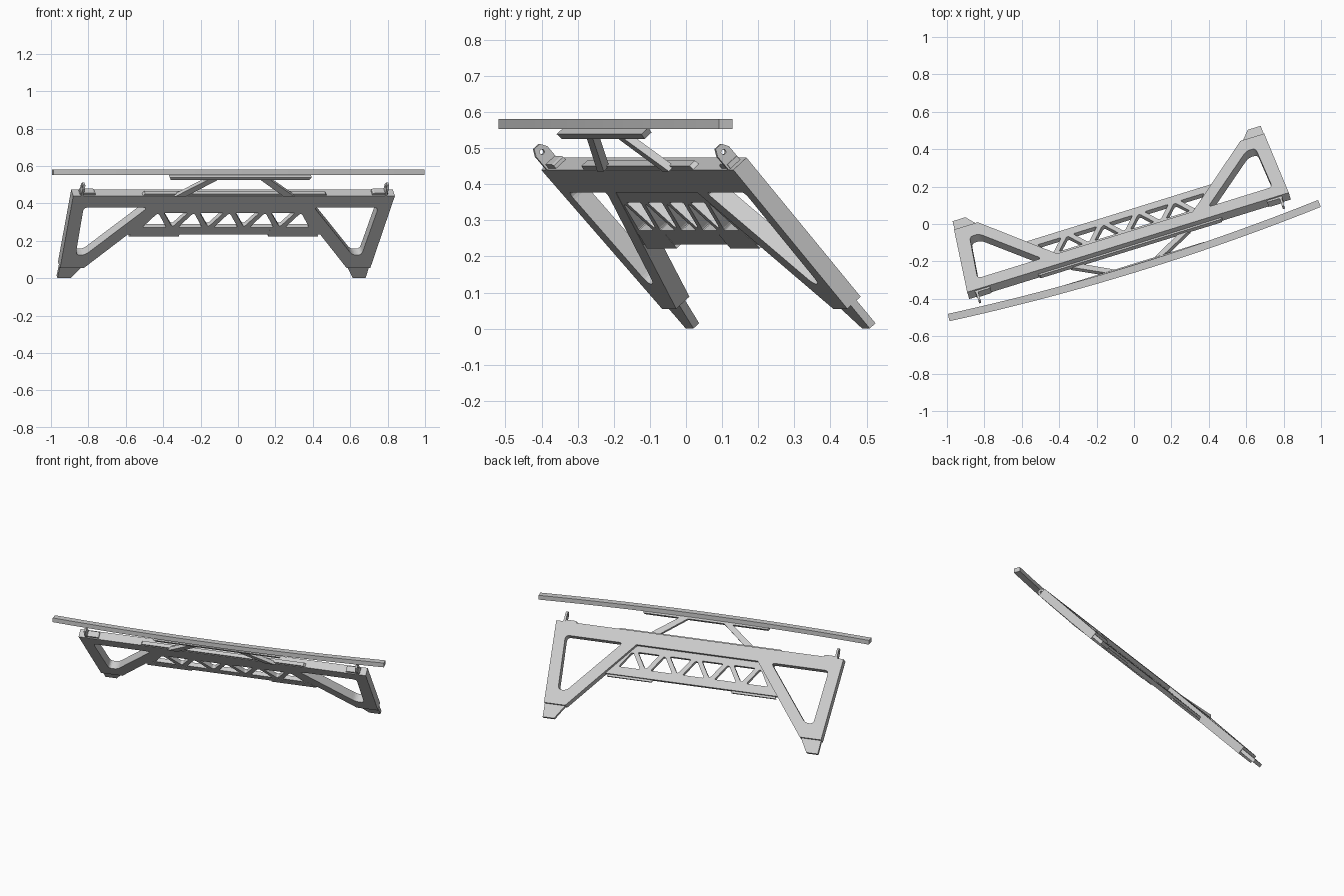
import bpy
from math import radians, sin, cos
from mathutils import Matrix, Vector

if "Cube" in bpy.data.objects:
    bpy.data.objects.remove(bpy.data.objects["Cube"])

# Sloping frame plane: u along the beam, v up the slope, n behind the front face
A, S = radians(17.2), radians(48.5)
U = Vector((cos(A), sin(A), 0))
B = Vector((-sin(A), cos(A), 0))
V = -B * cos(S) + Vector((0, 0, sin(S)))
W = U.cross(V)
FRAME = Matrix.Translation((-0.021, -0.135, 0.44)) @ Matrix((U, V, W)).transposed().to_4x4()
T = 0.051


def fillet(pts, r, steps=5):
    """Round each corner of a closed 2D outline."""
    out = []
    for i, p in enumerate(pts):
        p, a, b = Vector(p), Vector(pts[i - 1]), Vector(pts[(i + 1) % len(pts)])
        da, db = (a - p), (b - p)
        s = p + da.normalized() * min(r, da.length * 0.45)
        e = p + db.normalized() * min(r, db.length * 0.45)
        for k in range(steps + 1):
            t = k / steps
            out.append(s * (1 - t) ** 2 + p * 2 * t * (1 - t) + e * t * t)
    return out


def plate(name, loops, lo, hi, matrix):
    """Extrude outlines (first is outer, others are holes) from lo to hi."""
    cu = bpy.data.curves.new(name, 'CURVE')
    cu.dimensions, cu.fill_mode = '2D', 'BOTH'
    cu.extrude = (hi - lo) / 2
    for loop in loops:
        sp = cu.splines.new('POLY')
        sp.points.add(len(loop) - 1)
        for q, p in zip(sp.points, loop):
            q.co = (p[0], p[1], 0, 1)
        sp.use_cyclic_u = True
    tmp = bpy.data.objects.new(name + "_outline", cu)
    bpy.context.collection.objects.link(tmp)
    dg = bpy.context.evaluated_depsgraph_get()
    me = bpy.data.meshes.new_from_object(tmp.evaluated_get(dg))
    bpy.data.objects.remove(tmp)
    ob = bpy.data.objects.new(name, me)
    bpy.context.collection.objects.link(ob)
    me.transform(matrix @ Matrix.Translation((0, 0, (lo + hi) / 2)))
    me.shade_flat()
    return ob


def sloped(name, loops, n0, n1):
    return plate(name, loops, -n1, -n0, FRAME)


def mir(pts, s):
    return [(p[0] * s, p[1]) for p in pts]


# Main frame: beam and two legs with triangular openings
half = [(0.38, -0.083), (0.735, -0.514), (0.868, -0.514), (0.9, 0)]
outer = half + mir(half[::-1], -1)
hole = fillet([(0.465, -0.083), (0.825, -0.083), (0.8, -0.422), (0.748, -0.422)], 0.027)
sloped("main_frame", [outer, hole, mir(hole, -1)], 0, T)

# Truss web between the legs
web = [(-0.38, -0.08), (0.38, -0.08), (0.543, -0.277), (-0.543, -0.277)]
cells = []
for i in range(-4, 5):
    c = i * 0.1
    base, tip = (-0.225, -0.13) if i % 2 == 0 else (-0.122, -0.215)
    cells.append(fillet([(c - 0.067, base), (c + 0.067, base), (c + 0.006, tip), (c - 0.006, tip)], 0.01, 3))
sloped("truss_web", [web] + cells, 0.001, 0.027)

for s, side in ((-1, "left"), (1, "right")):
    # Foot tongues
    sloped(side + "_foot", [mir([(0.737, -0.51), (0.866, -0.51), (0.862, -0.599), (0.79, -0.599)], s)], 0.014, 0.036)
    # Stiffening blocks under the truss
    sloped(side + "_lower_block", [mir([(0.25, -0.24), (0.5, -0.24), (0.53, -0.29), (0.25, -0.29)], s)], 0.0, 0.014)
    # Diagonal struts
    sloped(side + "_strut", [mir([(0.275, 0.005), (0.335, 0.005), (0.165, 0.132), (0.11, 0.132)], s)], -0.012, 0.01)
    # Lug base on the beam end
    sloped(side + "_lug_base", [mir([(0.775, -0.002), (0.775, 0.01), (0.785, 0.014), (0.86, 0.014), (0.86, -0.002)], s)], 0.006, 0.043)
    # Upright lug with a pin hole, lying in the v-n plane
    lug = [(0, 0), (0.044, 0), (0.044, 0.048), (0.032, 0.068), (0.01, 0.068), (0, 0.048)]
    pin = [(0.022 + 0.007 * cos(k * 0.5236), 0.047 + 0.007 * sin(k * 0.5236)) for k in range(12)]
    turn = Matrix(((0, 0, 1, 0), (0, 1, 0, 0), (-1, 0, 0, 0), (0, 0, 0, 1)))
    plate(side + "_lug", [lug, pin], 0.85 * s - 0.006, 0.85 * s + 0.006, FRAME @ turn)

# Rail on the beam and pad under the curved bar, both with tapered ends
sloped("beam_rail", [[(-0.51, -0.001), (0.52, -0.001), (0.51, 0.013), (-0.5, 0.013)]], 0.002, 0.024)
sloped("upper_pad", [[(-0.385, 0.13), (0.39, 0.13), (0.4, 0.148), (-0.395, 0.148)]], -0.018, 0.009)

# Long curved bar, level, bowing to the front
L, SAG, HW, N = 1.038, 0.043, 0.02, 24
R = (L * L + SAG * SAG) / (2 * SAG)
arc = []
for off in (-HW, HW):
    side = []
    for i in range(N + 1):
        x = -1 + 2 * i / N
        ang = x * L / R
        side.append(((R - off) * sin(ang), R - SAG - (R - off) * cos(ang)))
    arc += side if off < 0 else side[::-1]
plate("curved_bar", [arc], 0.553, 0.581, Matrix.Translation((0, -0.195, 0)) @ Matrix.Rotation(radians(17.1), 4, 'Z'))
